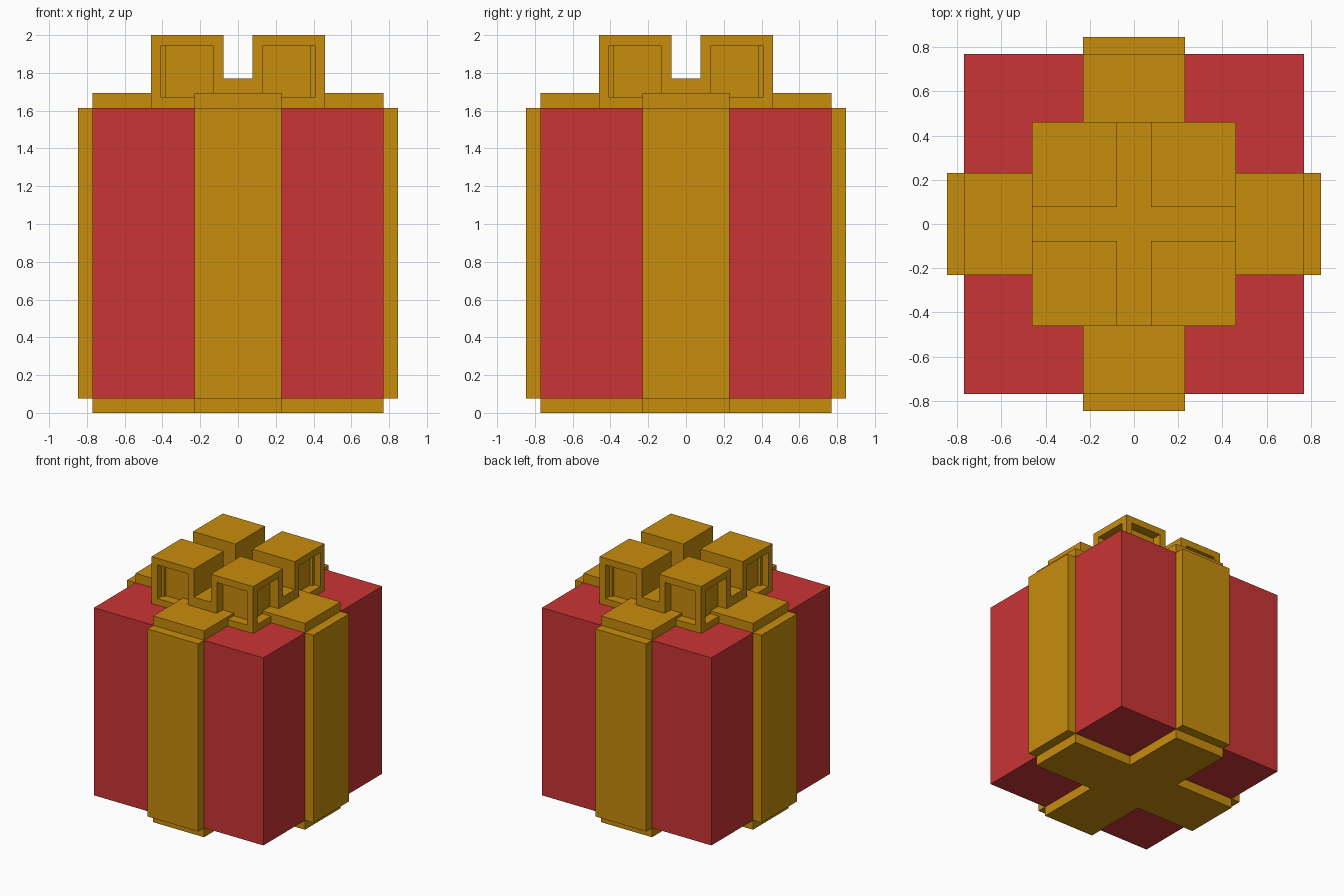
import bpy, bmesh
from math import pi
from mathutils import Matrix, Vector

old = bpy.data.objects.get("Cube")
if old:
    bpy.data.objects.remove(old, do_unlink=True)

U = 2 / 26  # the model sits on a grid of 26 units in height


def material(name, rgb):
    mat = bpy.data.materials.new(name)
    mat.use_nodes = True
    color = (*rgb, 1)
    mat.diffuse_color = color
    mat.node_tree.nodes["Principled BSDF"].inputs["Base Color"].default_value = color
    return mat


RED = material("red paper", (0.590, 0.035, 0.035))
GOLD = material("gold ribbon", (0.578, 0.266, 0.004))


def finish(bm, name, mat):
    bmesh.ops.recalc_face_normals(bm, faces=bm.faces)
    mesh = bpy.data.meshes.new(name)
    bm.to_mesh(mesh)
    bm.free()
    mesh.materials.append(mat)
    obj = bpy.data.objects.new(name, mesh)
    bpy.context.collection.objects.link(obj)
    return obj


def block(low, high):
    """Box between two corners given in grid units."""
    low, high = Vector(low) * U, Vector(high) * U
    bm = bmesh.new()
    bmesh.ops.create_cube(bm, size=1, matrix=Matrix.Translation((low + high) / 2)
                          @ Matrix.Diagonal((high - low).to_4d()))
    return bm


def cross(name, arm, half, bottom, top):
    """Plus-shaped slab, extruded from its outline."""
    bm = bmesh.new()
    verts = []
    for i in range(4):
        turn = Matrix.Rotation(i * pi / 2, 3, "Z")
        for x, y in ((arm, -half), (arm, half), (half, half)):
            verts.append(bm.verts.new(turn @ Vector((x, y, bottom)) * U))
    face = bm.faces.new(verts)
    grown = bmesh.ops.extrude_face_region(bm, geom=[face])["geom"]
    bmesh.ops.translate(bm, vec=(0, 0, (top - bottom) * U),
                        verts=[v for v in grown if isinstance(v, bmesh.types.BMVert)])
    if not face.is_valid or len(bm.faces) < 14:
        bm.faces.new(verts[::-1])
    return finish(bm, name, GOLD)


# Wrapped box
finish(block((-10, -10, 1), (10, 10, 21)), "gift_box", RED)

# Crossed ribbons below and above the box, and the raised knot of the bow
cross("bottom_ribbon", 10, 3, 0, 1)
cross("top_ribbon", 10, 3, 21, 22)
cross("bow_knot", 6, 1, 21, 23)

# Ribbon strips on the four sides, and a bow loop on each corner
for i, (side, corner) in enumerate(zip(
        ("front", "left", "back", "right"),
        ("front_left", "back_left", "back_right", "front_right"))):
    turn = Matrix.Rotation(i * pi / 2, 4, "Z")

    strip = block((-3, -11, 1), (3, -10, 21))
    strip.transform(turn)
    finish(strip, side + "_ribbon", GOLD)

    # Recessed openings on the two outward faces of the loop
    loop = block((1, -6, 21), (6, -1, 26))
    loop.normal_update()
    for face in [f for f in loop.faces if f.normal.x > 0.9 or f.normal.y < -0.9]:
        bmesh.ops.inset_individual(loop, faces=[face], thickness=U)
        inward = -face.normal * U
        pushed = bmesh.ops.extrude_discrete_faces(loop, faces=[face])["faces"][0]
        bmesh.ops.translate(loop, vec=inward, verts=pushed.verts)
    loop.transform(turn)
    finish(loop, corner + "_bow_loop", GOLD)
